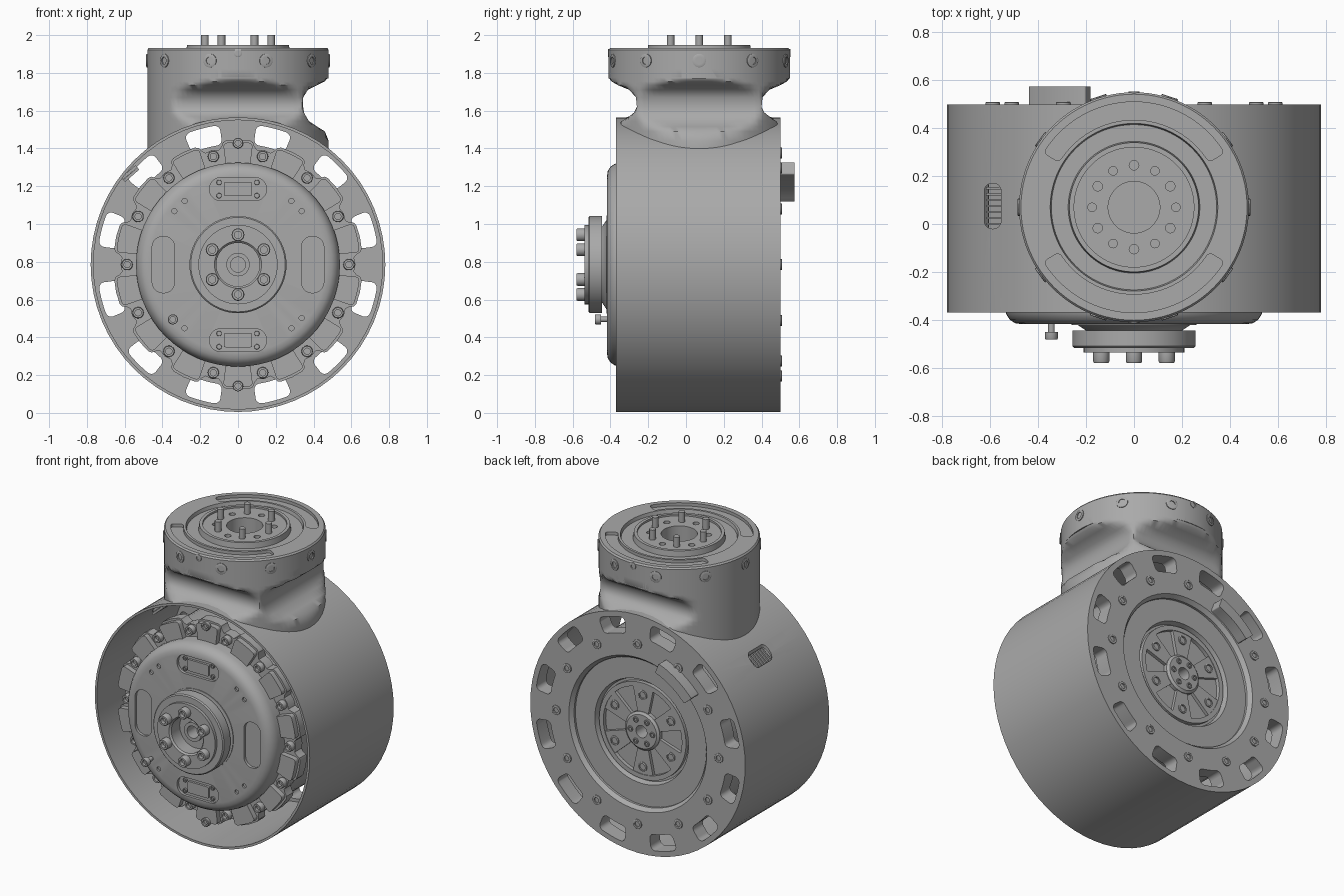
import bpy, bmesh
from math import sin, cos, pi, radians, sqrt
from mathutils import Vector, Matrix

cube = bpy.data.objects.get("Cube")
if cube:
    bpy.data.objects.remove(cube)

grey = bpy.data.materials.new("machined_grey")
grey.use_nodes = True
grey.diffuse_color = (0.4, 0.4, 0.4, 1)
grey.node_tree.nodes["Principled BSDF"].inputs["Base Color"].default_value = (0.4, 0.4, 0.4, 1)

AXIS = (0, 0, 0.785)      # drum axis, along y
TOP = (0, 0.07, 0)        # upper flange axis, along z
R = 0.78                  # drum radius


def finish(name, bm, angle=35):
    bmesh.ops.remove_doubles(bm, verts=bm.verts, dist=1e-5)
    bmesh.ops.recalc_face_normals(bm, faces=bm.faces)
    mesh = bpy.data.meshes.new(name)
    bm.to_mesh(mesh)
    bm.free()
    ob = bpy.data.objects.new(name, mesh)
    bpy.context.collection.objects.link(ob)
    mesh.materials.append(grey)
    ob["angle"] = angle
    return ob


def place(axis, a, b, d, centre):
    p = Vector((a, d, b)) if axis == "y" else Vector((a, b, d))
    return p + Vector(centre)


def skin(bm, rings, wrap):
    n = len(rings[0])
    for i in range(len(rings) - (0 if wrap else 1)):
        p, q = rings[i], rings[(i + 1) % len(rings)]
        for j in range(n):
            k = (j + 1) % n
            bm.faces.new((p[j], p[k], q[k], q[j]))


def lathe(name, profile, axis="y", centre=AXIS, n=64):
    """Closed (radius, depth) profile turned about an axis."""
    bm = bmesh.new()
    rings = [[bm.verts.new(place(axis, r * cos(2 * pi * j / n), r * sin(2 * pi * j / n), d, centre))
              for j in range(n)] for r, d in profile]
    skin(bm, rings, True)
    return finish(name, bm)


def prism(name, outlines, d0, d1, axis="y", centre=AXIS):
    """Flat outlines pushed from depth d0 to d1."""
    bm = bmesh.new()
    for pts in outlines:
        rings = [[bm.verts.new(place(axis, a, b, d, centre)) for a, b in pts] for d in (d0, d1)]
        skin(bm, rings, False)
        bm.faces.new(rings[0])
        bm.faces.new(rings[1])
    return finish(name, bm)


def rrect(cx, cy, w, h, rad, n=1):
    """Rounded rectangle outline, long edges split n times."""
    corners = []
    for q, (sx, sy) in enumerate([(1, 1), (-1, 1), (-1, -1), (1, -1)]):
        for s in range(6):
            t = pi / 2 * (q + s / 5)
            corners.append((cx + sx * (w / 2 - rad) + rad * cos(t), cy + sy * (h / 2 - rad) + rad * sin(t)))
    pts = []
    for i, (x, y) in enumerate(corners):
        u, v = corners[(i + 1) % len(corners)]
        m = n if i % 6 == 5 else 1
        pts += [(x + (u - x) * s / m, y + (v - y) * s / m) for s in range(m)]
    return pts


def arc_slot(deg, span, r0, r1, rad=0.03, n=10):
    """Rounded rectangle bent round the origin."""
    rm = (r0 + r1) / 2
    pts = rrect(0, rm, radians(span) * rm, r1 - r0, rad, n)
    return [(r * cos(radians(deg) + s / rm), r * sin(radians(deg) + s / rm)) for s, r in pts]


def circle(r, deg, rad, n=12):
    cx, cy = r * cos(radians(deg)), r * sin(radians(deg))
    return [(cx + rad * cos(2 * pi * i / n), cy + rad * sin(2 * pi * i / n)) for i in range(n)]


def cut(ob, *cutters):
    for c in cutters:
        c.hide_render = True
        m = ob.modifiers.new("cut", "BOOLEAN")
        m.object, m.operation, m.solver = c, "DIFFERENCE", "EXACT"
    dg = bpy.context.evaluated_depsgraph_get()
    dg.update()
    ob.data = bpy.data.meshes.new_from_object(ob.evaluated_get(dg))
    ob.modifiers.clear()
    for c in cutters:
        bpy.data.objects.remove(c)


def screws(name, spots, r, h, socket=0.55):
    """Socket-head screws at (position, direction) spots."""
    bm = bmesh.new()
    for pos, way in spots:
        m = Matrix.Translation(pos) @ Vector(way).to_track_quat("Z", "Y").to_matrix().to_4x4()
        prof = [(r, 0), (r, h * 0.85), (r * 0.9, h), (r * socket, h), (r * socket, h * 0.4)]
        rings = [[bm.verts.new(m @ Vector((a * cos(pi * j / 9), a * sin(pi * j / 9), d))) for j in range(18)]
                 for a, d in prof]
        skin(bm, rings, False)
        bm.faces.new(rings[-1])
    return finish(name, bm)


def on_drum(r, deg, y):
    return Vector((r * cos(radians(deg)), y, r * sin(radians(deg)))) + Vector(AXIS)


def ring_of(count, start=0):
    return [start + 360 * i / count for i in range(count)]


FRONT, BACK = (0, -1, 0), (0, 1, 0)

# Outer drum with slotted rear plate
drum = lathe("drum_shell", [(R, -0.37), (R, 0.5), (0.5, 0.5), (0.48, 0.475), (0.48, 0.4),
                            (0.765, 0.4), (0.765, -0.37)])
cut(drum, prism("slot_cutter", [arc_slot(a, 15, 0.64, 0.745) for a in ring_of(12, 15)], 0.3, 0.6),
    prism("vent_cutter", [rrect(-0.59, 0.075, 0.07, 0.19, 0.033)], 1.15, 1.45, "z", (0, 0, 0)))
screws("rear_rim_screws", [(on_drum(0.59, a, 0.495), BACK) for a in ring_of(12)], 0.03, 0.014)
prism("rear_arc_block", [arc_slot(125, 29, 0.51, 0.58, 0.008)], 0.49, 0.575)

# Side vent with slats
bm = bmesh.new()
tilt = Matrix.Translation((-0.573, 0.075, 1.27)) @ Matrix.Rotation(radians(-41), 4, "Y")
for y, thick, lift in [(0, 0.2, -0.012)] + [(-0.075 + 0.025 * i, 0.01, 0.004) for i in range(7)]:
    bmesh.ops.create_cube(bm, matrix=tilt @ Matrix.Translation((0, y, lift)) @ Matrix.Diagonal((0.1, thick, 0.015, 1)))
finish("vent_slats", bm)

# Inner core and rear wheel
lathe("motor_core", [(0.04, -0.25), (0.61, -0.25), (0.61, 0.41), (0.485, 0.41), (0.485, 0.46),
                     (0.34, 0.46), (0.33, 0.425), (0.04, 0.425)])
lathe("rear_wheel_rim", [(0.285, 0.42), (0.285, 0.45), (0.315, 0.45), (0.315, 0.42)])
lathe("rear_wheel_hub", [(0.04, 0.42), (0.04, 0.462), (0.11, 0.462), (0.125, 0.45), (0.125, 0.42)], n=32)
arms = []
for a in ring_of(6, 30):
    c, s = cos(radians(a)), sin(radians(a))
    arms.append([(u * c - v * s, u * s + v * c) for u, v in [(0.1, -0.035), (0.29, -0.075), (0.29, 0.075), (0.1, 0.035)]])
prism("rear_wheel_arms", arms, 0.42, 0.446)
screws("rear_wheel_screws", [(on_drum(0.235, a, 0.44), BACK) for a in ring_of(6, 30)], 0.03, 0.014, 0.7)
screws("rear_hub_screws", [(on_drum(0.08, a, 0.455), BACK) for a in ring_of(6)], 0.018, 0.014)

# Castellated clamp ring in the front opening
outline = []
for t in ring_of(14, 90):
    for off, r in [(-9.5, 0.615), (-8, 0.63), (-7, 0.652), (-5.5, 0.66), (0, 0.662), (5.5, 0.66),
                   (7, 0.652), (8, 0.63), (9.5, 0.615), (12.86, 0.622)]:
        outline.append((r * cos(radians(t + off)), r * sin(radians(t + off))))
prism("clamp_ring", [outline], -0.29, -0.22)
prism("clamp_tabs", [arc_slot(t, 14, 0.5, 0.648, 0.02, 4) for t in ring_of(14, 90)], -0.325, -0.28)
screws("clamp_screws", [(on_drum(0.587, a, -0.29), FRONT) for a in ring_of(14, 90 + 180 / 14)], 0.03, 0.035)
screws("tab_screws", [(on_drum(0.643, a, -0.32), FRONT) for a in (90, 270)], 0.028, 0.025)

# Front cover with recesses
cover = lathe("front_cover", [(0.115, -0.24), (0.54, -0.24), (0.54, -0.35), (0.533, -0.378), (0.518, -0.4),
                              (0.497, -0.414), (0.47, -0.418), (0.115, -0.418)])
pods = [rrect(0, z, 0.3, 0.12, 0.055) for z in (0.4, -0.4)]
cut(cover, prism("recess_cutter", pods + [rrect(x, 0, 0.12, 0.3, 0.058) for x in (-0.395, 0.395)], -0.5, -0.4),
    prism("hole_cutter", [circle(0.44, a + o, 0.014) for a in ring_of(4, 45) for o in (-5, 5)], -0.5, -0.405))
prism("connector_blocks", [rrect(0, z, 0.15, 0.075, 0.008) for z in (0.4, -0.4)], -0.415, -0.39)
screws("connector_screws", [(Vector((x, -0.4, z + dz)) + Vector(AXIS), FRONT)
                            for x in (-0.1, 0.1) for z in (0.4, -0.4) for dz in (-0.035, 0.035)], 0.014, 0.012)
screws("loose_screw_head", [(Vector((-0.345, -0.45, 0.495)), FRONT)], 0.027, 0.032)
prism("loose_screw_shaft", [circle(0, 0, 0.014)], -0.455, -0.4, centre=(-0.345, 0, 0.495))

# Output hub
lathe("output_hub", [(0.115, -0.4), (0.26, -0.4), (0.26, -0.422), (0.235, -0.422), (0.2, -0.445), (0.257, -0.445),
                     (0.257, -0.51), (0.25, -0.517), (0.21, -0.517), (0.21, -0.537), (0.125, -0.537), (0.115, -0.527)])
lathe("bore_collar", [(0.04, -0.24), (0.04, -0.47), (0.062, -0.47), (0.062, -0.44), (0.12, -0.44), (0.12, -0.24)], n=32)
screws("hub_screws", [(on_drum(0.158, a, -0.537), FRONT) for a in ring_of(6, 30)], 0.034, 0.043)

# Neck: a round flange pinched in, then flared onto the drum
bm = bmesh.new()
rings = []
for z, x1, y0, y1 in [(1.82, 0.48, -0.41, 0.55), (1.775, 0.475, -0.41, 0.55), (1.755, 0.46, -0.395, 0.535),
                      (1.735, 0.42, -0.36, 0.5), (1.71, 0.37, -0.3, 0.44), (1.67, 0.345, -0.265, 0.405),
                      (1.62, 0.345, -0.26, 0.4), (1.59, 0.35, -0.275, 0.415), (1.57, 0.36, -0.3, 0.44),
                      (1.545, 0.375, -0.34, 0.475), (1.515, 0.42, -0.36, 0.49), (1.49, 0.46, -0.365, 0.495),
                      (1.44, 0.48, -0.365, 0.495), (1.36, 0.48, -0.365, 0.495)]:
    ring = []
    for j in range(96):
        t = 2 * pi * j / 96
        x = min(0.48 * cos(t), x1)
        y = min(max(0.07 + 0.48 * sin(t), y0), y1)
        ring.append(bm.verts.new((x, y, max(z, AXIS[2] + sqrt(R * R - x * x) - 0.008))))
    rings.append(ring)
skin(bm, rings, False)
finish("neck", bm, 50)

# Upper flange with arc pockets, pins and radial screws
flange = lathe("upper_flange", [(0.2, 1.77), (0.48, 1.77), (0.48, 1.922), (0.472, 1.932), (0.35, 1.932), (0.345, 1.91),
                                (0.275, 1.91), (0.27, 1.947), (0.25, 1.947), (0.25, 1.935), (0.108, 1.935),
                                (0.108, 1.77)], "z", TOP, 96)
cut(flange, prism("pocket_cutter", [arc_slot(a, 118, 0.365, 0.44, 0.02, 30) for a in (90, 270)], 1.912, 2, "z", TOP),
    prism("pin_hole_cutter", [circle(0.175, a, 0.02) for a in ring_of(6, 30)], 1.9, 2, "z", TOP))
prism("flange_floor", [circle(0, 0, 0.12, 32)], 1.77, 1.8, "z", TOP)
prism("flange_pins", [circle(0.175, a, 0.02) for a in ring_of(6)], 1.92, 2, "z", TOP)
spots = []
for a in ring_of(10):
    way = Vector((cos(radians(a)), sin(radians(a)), 0))
    spots.append((Vector(TOP) + way * 0.474 + Vector((0, 0, 1.865)), way))
screws("flange_screws", spots, 0.036, 0.012)
screws("flange_set_screws", [(Vector((0, 0.07 + s * 0.474, 1.905)), (0, s, 0)) for s in (-1, 1)], 0.022, 0.01)

# Shading
for ob in bpy.context.scene.objects:
    if "angle" in ob:
        bpy.ops.object.select_all(action="DESELECT")
        ob.select_set(True)
        bpy.context.view_layer.objects.active = ob
        bpy.ops.object.shade_smooth_by_angle(angle=radians(ob["angle"]))
